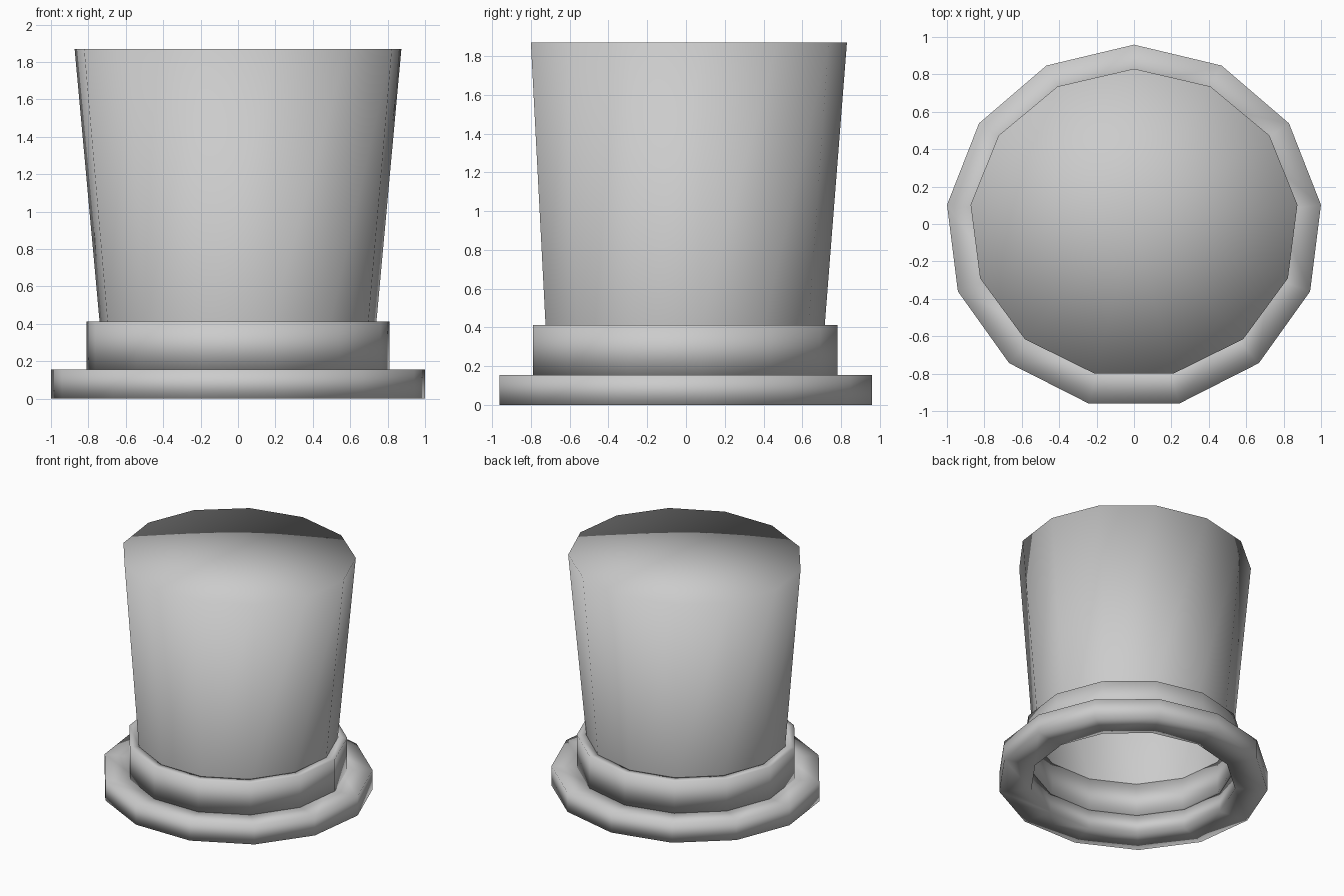
import bpy
import bmesh
from math import sin, cos, tau

SIDES = 13

cube = bpy.data.objects.get("Cube")
if cube:
    bpy.data.objects.remove(cube)

felt = bpy.data.materials.new("grey_felt")
felt.use_nodes = True
grey = (0.6, 0.6, 0.6, 1)
felt.diffuse_color = grey
felt.node_tree.nodes["Principled BSDF"].inputs["Base Color"].default_value = grey


def loft(name, rings, closed=False, cap_top=False):
    """Skin rings of (x radius, y radius, y centre, z), first corner at the back."""
    bm = bmesh.new()
    loops = []
    for rx, ry, cy, z in rings:
        turns = [tau * i / SIDES for i in range(SIDES)]
        loops.append([bm.verts.new((rx * sin(a), cy + ry * cos(a), z)) for a in turns])
    pairs = list(zip(loops, loops[1:]))
    if closed:
        pairs.append((loops[-1], loops[0]))
    for low, high in pairs:
        for i in range(SIDES):
            j = (i + 1) % SIDES
            bm.faces.new((low[j], low[i], high[i], high[j]))
    if cap_top:
        # fan around a centre point
        rim, (_, _, cy, z) = loops[-1], rings[-1]
        centre = bm.verts.new((0, cy, z))
        for i in range(SIDES):
            bm.faces.new((rim[(i + 1) % SIDES], rim[i], centre))
    bmesh.ops.recalc_face_normals(bm, faces=bm.faces)
    mesh = bpy.data.meshes.new(name)
    bm.to_mesh(mesh)
    bm.free()
    mesh.materials.append(felt)
    mesh.shade_smooth()
    obj = bpy.data.objects.new(name, mesh)
    bpy.context.collection.objects.link(obj)
    return obj


def hoop(name, outer, inner, squash, bottom, top):
    """Solid ring with a rectangular section."""
    section = [(outer, bottom), (outer, top), (inner, top), (inner, bottom)]
    return loft(name, [(r, r * squash, -0.015, z) for r, z in section], closed=True)


# Brim and band
hoop("brim", 1.007, 0.765, 0.967, 0, 0.155)
hoop("band", 0.816, 0.745, 0.977, 0.155, 0.412)

# Flared crown, open below
loft("crown", [(0.745, 0.73, -0.015, 0.405), (0.88, 0.827, 0.003, 1.87)], cap_top=True)
